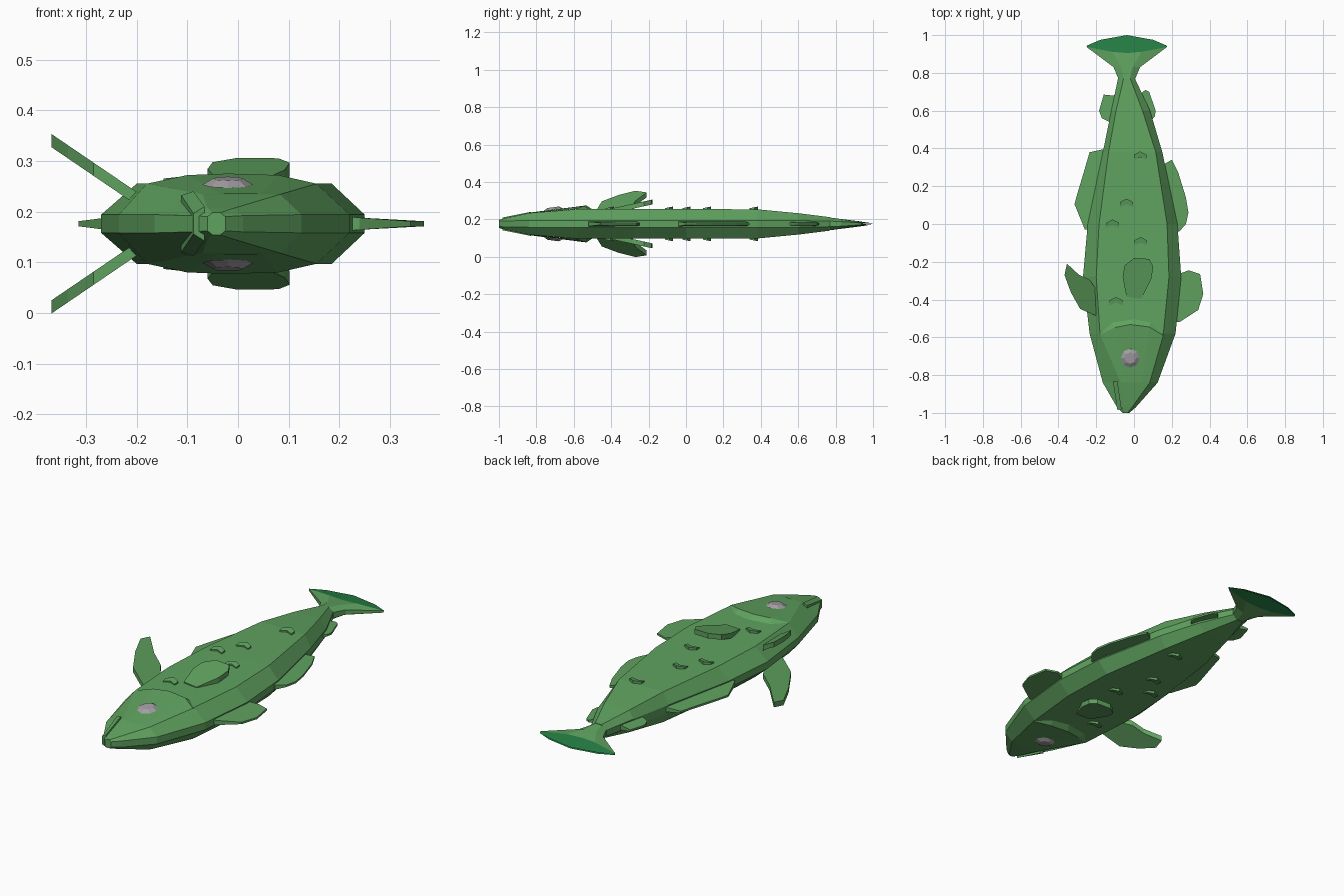
import bpy, bmesh, math

C = 0.176  # height of the fish's symmetry plane


def mat(name, rgb):
    m = bpy.data.materials.new(name)
    m.diffuse_color = (*rgb, 1)
    return m


GREEN = mat("body green", (0.115, 0.36, 0.115))
DARK = mat("tail tip green", (0.018, 0.21, 0.058))
GREY = mat("eye grey", (0.36, 0.34, 0.36))


def build(name, verts, faces, mats=(GREEN,), rule=None):
    """Make a mesh from its upper half and mirror it across the plane z = C."""
    bm = bmesh.new()
    for s in (1, -1):
        vs = [bm.verts.new((x, y, C + s * z)) for x, y, z in verts]
        for f in faces:
            bm.faces.new([vs[i] for i in f])
    bmesh.ops.remove_doubles(bm, verts=bm.verts, dist=0.0005)
    bmesh.ops.recalc_face_normals(bm, faces=bm.faces)
    if rule:
        for f in bm.faces:
            f.material_index = rule(f.calc_center_median())
    me = bpy.data.meshes.new(name)
    bm.to_mesh(me)
    bm.free()
    for m in mats:
        me.materials.append(m)
    ob = bpy.data.objects.new(name, me)
    bpy.context.collection.objects.link(ob)
    return ob


def loft(name, rings, cap_first=True, cap_last=True, **kw):
    """Join equal-length open rings into a half shell."""
    n = len(rings[0])
    verts = [v for r in rings for v in r]
    faces = [(i*n+j, i*n+j+1, (i+1)*n+j+1, (i+1)*n+j)
             for i in range(len(rings) - 1) for j in range(n - 1)]
    if cap_first:
        faces.append(tuple(range(n)))
    if cap_last:
        faces.append(tuple(range((len(rings)-1)*n, len(rings)*n)))
    return build(name, verts, faces, **kw)


def plate(name, top, bottom, m=GREEN):
    """Closed slab between two outlines."""
    n = len(top)
    faces = [tuple(range(n)), tuple(range(2*n-1, n-1, -1))]
    faces += [(i, (i+1) % n, n+(i+1) % n, n+i) for i in range(n)]
    return build(name, top + bottom, faces, (m,))


# Body: y, left rim, left ridge, right ridge, right rim, half thickness, half rim
stations = [
    (-1.0, -0.06, -0.05, -0.035, -0.025, 0.022, 0.014),
    (-0.97, -0.09, -0.06, -0.01, 0.01, 0.03, 0.016),
    (-0.84, -0.165, -0.07, 0.083, 0.125, 0.058, 0.018),
    (-0.58, -0.235, -0.18, 0.155, 0.22, 0.079, 0.018),
    (-0.28, -0.27, -0.20, 0.185, 0.25, 0.079, 0.018),
    (0.0, -0.245, -0.185, 0.175, 0.23, 0.079, 0.018),
    (0.38, -0.165, -0.135, 0.115, 0.15, 0.078, 0.018),
    (0.60, -0.12, -0.095, 0.045, 0.085, 0.057, 0.018),
    (0.77, -0.085, -0.055, -0.02, 0.005, 0.036, 0.015),
]
loft("body", [[(a, y, 0), (a, y, r), (b, y, t), (c, y, t), (d, y, r), (d, y, 0)]
              for y, a, b, c, d, t, r in stations])

# Tail fan, with the dark band behind the third row
X = -0.038
rows = [
    (0.77, 0.77, 0.77, 0.045, 0.017, 0.034, 0.015),
    (0.83, 0.83, 0.83, 0.07, 0.03, 0.026, 0.012),
    (0.937, 0.912, 0.905, 0.213, 0.08, 0.016, 0.005),
    (0.945, 0.975, 1.0, 0.21, 0.14, 0.003, 0.002),
]
rings = []
for ye, ym, yc, we, wm, t, r in rows:
    rings.append([(X-we, ye, 0), (X-we, ye, r), (X-wm, ym, t), (X, yc, t),
                  (X+wm, ym, t), (X+we, ye, r), (X+we, ye, 0)])
loft("tail_fin", rings, mats=(GREEN, DARK), rule=lambda c: int(c.y > 0.9))

# Edge fins: outlines start and end inside the body, thin at the outer edge
fins = {
    "back_fin": [(-0.13, 0.4), (-0.165, 0.395), (-0.235, 0.38), (-0.27, 0.26),
                 (-0.30, 0.16), (-0.315, 0.105), (-0.26, -0.03), (-0.21, -0.03)],
    "rear_back_fin": [(-0.08, 0.69), (-0.11, 0.68), (-0.16, 0.685), (-0.185, 0.6),
                      (-0.17, 0.56), (-0.12, 0.535), (-0.10, 0.54)],
    "rear_belly_fin": [(0.02, 0.68), (0.035, 0.69), (0.06, 0.71), (0.08, 0.70),
                       (0.115, 0.6), (0.11, 0.57), (0.085, 0.54), (0.05, 0.54)],
    "belly_fin": [(0.13, 0.3), (0.165, 0.32), (0.20, 0.34), (0.235, 0.27),
                  (0.275, 0.14), (0.288, 0.06), (0.275, 0.0), (0.24, -0.04), (0.2, -0.04)],
    "front_belly_fin": [(0.2, -0.25), (0.25, -0.26), (0.29, -0.245), (0.35, -0.265),
                        (0.367, -0.37), (0.34, -0.455), (0.24, -0.52), (0.18, -0.52)],
}
for name, pts in fins.items():
    n = len(pts)
    h = [0.017 if i in (0, n-1) else 0.012 if i in (1, n-2) else 0.005 for i in range(n)]
    verts = [(x, y, h[i]) for i, (x, y) in enumerate(pts)] + [(x, y, 0) for x, y in pts]
    faces = [(0, 1, n-2, n-1), tuple(range(1, n-1))]
    build(name, verts, faces + [(i, i+1, n+i+1, n+i) for i in range(n-1)])

# Raised slanted pair of fins on the back edge
pts = [(-0.19, -0.49), (-0.285, -0.45), (-0.335, -0.36), (-0.368, -0.27),
       (-0.355, -0.21), (-0.29, -0.27), (-0.235, -0.295), (-0.19, -0.36)]
z = lambda x: 0.056 + (-0.19 - x) * 0.68
plate("pectoral_fins", [(x, y, z(x)) for x, y in pts],
      [(x, y, z(x) - 0.026) for x, y in pts])

# Tilted teardrop side fins
pts = [(-0.04, -0.385), (-0.06, -0.28), (-0.05, -0.22), (0.0, -0.18), (0.08, -0.185),
       (0.102, -0.225), (0.092, -0.29), (0.04, -0.395)]
z = lambda y: 0.084 + (y + 0.39) * 0.22
plate("side_fins", [(x, y, z(y)) for x, y in pts],
      [(x, y, z(y) - 0.026) for x, y in pts])

# Gill covers: wedge over the head with a bevelled rear edge
edge = [(-0.18, -0.585, 0.079), (-0.10, -0.548, 0.096), (-0.02, -0.532, 0.099),
        (0.08, -0.545, 0.096), (0.155, -0.59, 0.079)]
foot = [(-0.18, -0.58, 0.077), (-0.12, -0.52, 0.077), (0.0, -0.50, 0.077),
        (0.09, -0.518, 0.077), (0.157, -0.585, 0.077)]
front = [(-0.07, -0.84, 0.058), (-0.035, -0.84, 0.059), (0.005, -0.84, 0.06),
         (0.045, -0.84, 0.059), (0.083, -0.84, 0.058)]
loft("gill_covers", [front, edge, foot], cap_first=False, cap_last=False)

# Eyes: shallow eight-sided domes following the head slope
ex, ey, er = -0.02, -0.71, 0.05
ring = lambda r, up: [(ex + r*math.cos(math.tau*i/8), ey + r*math.sin(math.tau*i/8),
                       0.077 + up + 0.13*r*math.sin(math.tau*i/8)) for i in range(8)]
plate("eyes", ring(er * 0.6, 0.012), ring(er, 0.0), GREY)

# Mouth lips
lip = [(-0.112, -0.83, 0.056), (-0.088, -0.83, 0.064),
       (-0.066, -0.98, 0.034), (-0.088, -0.985, 0.02)]
plate("mouth", lip, [(x, y, z - 0.03) for x, y, z in lip])

# Scale bumps: small crescents on the flanks
cres = [(-0.034, -0.02), (-0.034, 0.006), (0, 0.024), (0.034, 0.006),
        (0.034, -0.02), (0, -0.006)]
for k, (cx, cy) in enumerate([(0.033, 0.36), (-0.04, 0.11), (-0.113, 0.0),
                              (0.035, -0.093), (-0.095, -0.41)]):
    plate(f"scale_{k + 1}",
          [(cx + x, cy + y, 0.086 + 0.2*(y + 0.01)) for x, y in cres],
          [(cx + x, cy + y, 0.072) for x, y in cres])
